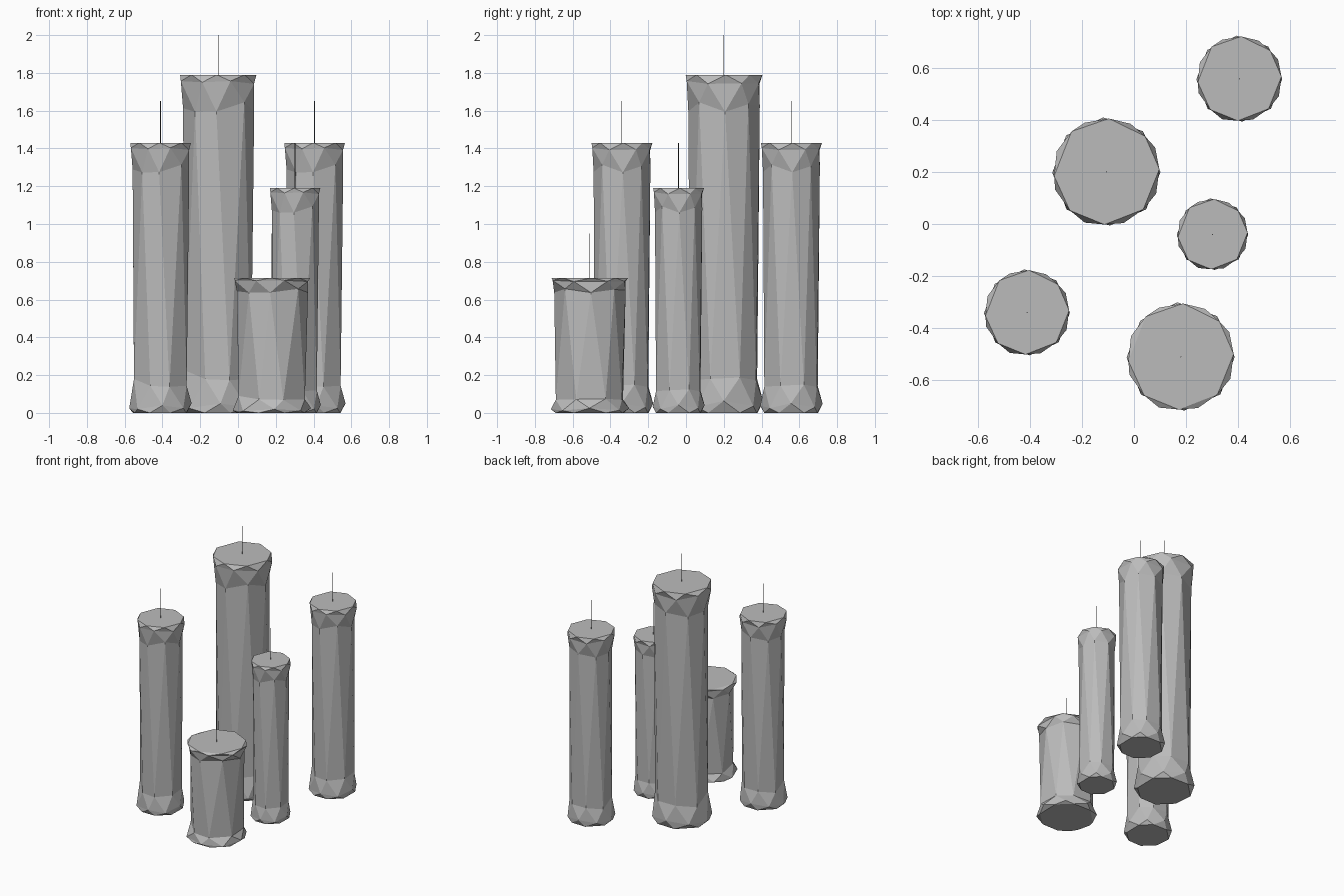
import bpy, bmesh, math, random
from mathutils import Matrix

cube = bpy.data.objects.get("Cube")
if cube:
    bpy.data.objects.remove(cube, do_unlink=True)


def make_material(name, value):
    mat = bpy.data.materials.new(name)
    mat.use_nodes = True
    colour = (value, value, value, 1)
    mat.diffuse_color = colour
    mat.node_tree.nodes["Principled BSDF"].inputs["Base Color"].default_value = colour
    return mat


wax = make_material("grey wax", 0.5)
wick_dark = make_material("dark wick", 0.1)

SIDES = 8
# Rings from bottom to top: radius, height (both relative), height wobble
RINGS = [
    (0.92, 0.0, 0),
    (1.0, 0.025, 0.012),
    (0.9, 0.11, 0.03),
    (0.9, 0.905, 0.015),
    (1.0, 0.978, 0.006),
    (0.97, 1.0, 0),
]


def add_object(name, bm, mat, location):
    bmesh.ops.recalc_face_normals(bm, faces=bm.faces[:])
    mesh = bpy.data.meshes.new(name)
    bm.to_mesh(mesh)
    bm.free()
    mesh.materials.append(mat)
    obj = bpy.data.objects.new(name, mesh)
    obj.location = location
    bpy.context.collection.objects.link(obj)


def add_candle(name, x, y, radius, height, wick_top):
    # Hand-carved wax body: staggered rings joined by long triangles
    rng = random.Random(4)
    bm = bmesh.new()
    rings = []
    for level, (r, z, wobble) in enumerate(RINGS):
        ring = []
        for i in range(SIDES):
            step = i + 0.5 * ((level + 1) % 2) + rng.uniform(-0.1, 0.1)
            angle = -math.pi / 2 + math.tau * step / SIDES
            rr = r * radius * rng.uniform(0.98, 1.01)
            zz = height * (z + rng.uniform(-wobble, wobble))
            ring.append(bm.verts.new((rr * math.cos(angle), rr * math.sin(angle), zz)))
        rings.append(ring)
    for level in range(len(rings) - 1):
        low, up = rings[level], rings[level + 1]
        shift = (level + 1) % 2
        for i in range(SIDES):
            j = (i + 1) % SIDES
            if shift:
                bm.faces.new((low[i], up[j], up[i]))
                bm.faces.new((low[i], low[j], up[j]))
            else:
                bm.faces.new((low[i], low[j], up[i]))
                bm.faces.new((low[j], up[j], up[i]))
    bm.faces.new(rings[0][::-1])
    bm.faces.new(rings[-1])
    add_object(name, bm, wax, (x, y, 0))

    # Thin straight wick
    bm = bmesh.new()
    length = wick_top - height + 0.02
    bmesh.ops.create_cone(bm, cap_ends=True, segments=6, radius1=0.002, radius2=0.002,
                          depth=length, matrix=Matrix.Translation((0, 0, -length / 2)))
    add_object(name + "_wick", bm, wick_dark, (x, y, wick_top))


add_candle("tall_candle", -0.105, 0.2, 0.21, 1.79, 2.0)
add_candle("front_right_candle", -0.41, -0.34, 0.167, 1.43, 1.65)
add_candle("back_left_candle", 0.405, 0.557, 0.167, 1.43, 1.65)
add_candle("slim_candle", 0.302, -0.04, 0.139, 1.19, 1.43)
add_candle("short_candle", 0.18, -0.51, 0.21, 0.715, 0.95)
